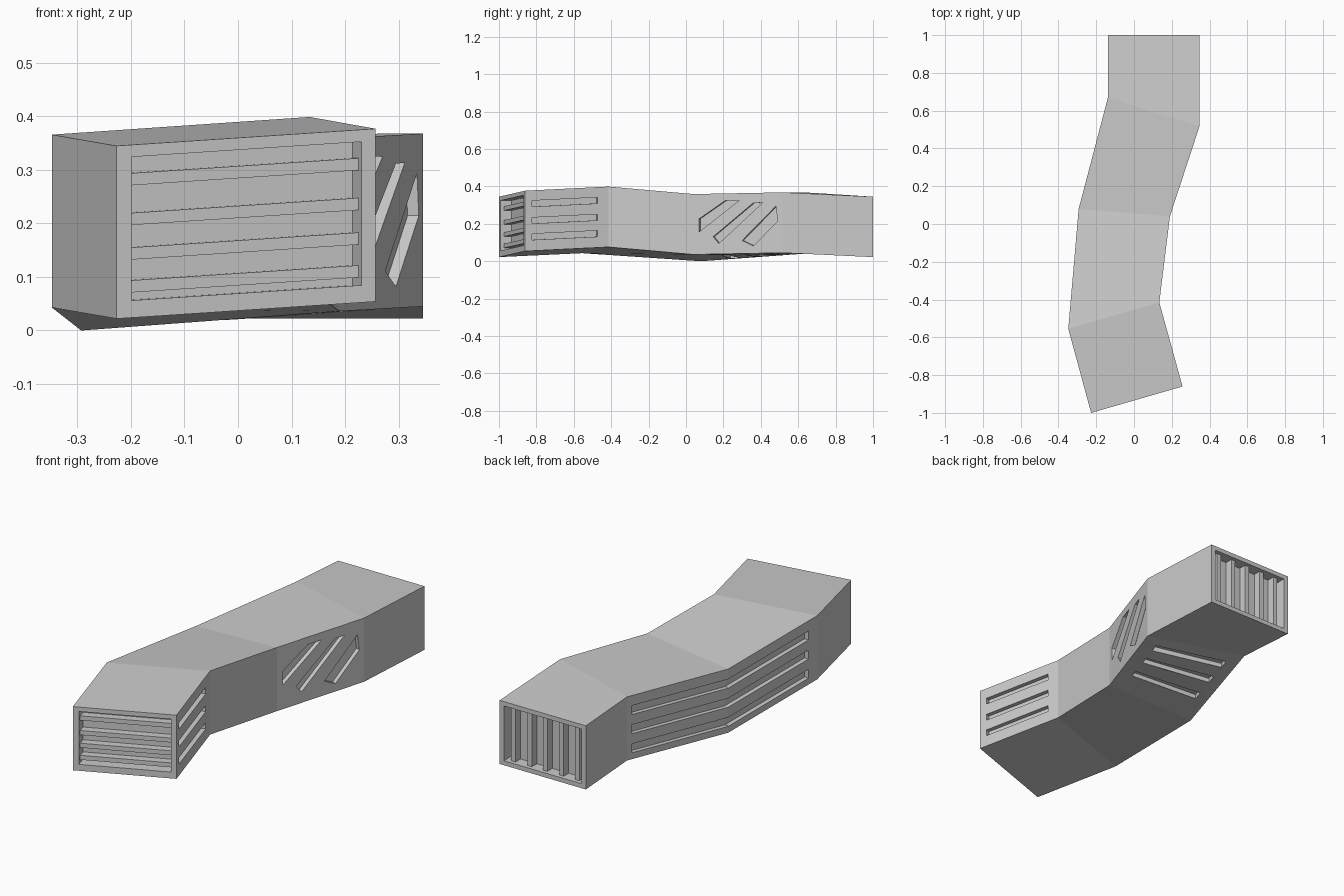
import bpy, bmesh
from mathutils import Vector

if "Cube" in bpy.data.objects:
    bpy.data.objects.remove(bpy.data.objects["Cube"])

H = 0.323
# duct stations: left x, y, base z, right x, y, base z
STATIONS = [
    (-0.227, -1.00, 0.022, 0.257, -0.86, 0.054),
    (-0.348, -0.555, 0.043, 0.134, -0.415, 0.076),
    (-0.293, 0.08, 0.0, 0.19, 0.04, 0.036),
    (-0.138, 0.67, 0.043, 0.346, 0.515, 0.045),
    (-0.138, 1.00, 0.022, 0.346, 1.00, 0.022),
]
UP = Vector((0, 0, H))
RINGS = []
for lx, ly, lz, rx, ry, rz in STATIONS:
    l, r = Vector((lx, ly, lz)), Vector((rx, ry, rz))
    RINGS.append([l, r, r + UP, l + UP])


def make_object(name, verts, faces):
    bm = bmesh.new()
    vs = [bm.verts.new(v) for v in verts]
    for f in faces:
        bm.faces.new([vs[i] for i in f])
    bmesh.ops.recalc_face_normals(bm, faces=bm.faces)
    mesh = bpy.data.meshes.new(name)
    bm.to_mesh(mesh)
    bm.free()
    ob = bpy.data.objects.new(name, mesh)
    bpy.context.collection.objects.link(ob)
    return ob


def prism(name, quad, uv, out, depth):
    """Extrude a polygon, given in the 0-1 space of a wall, along the wall normal."""
    a, b, c, d = quad
    n = (b - a).cross(d - a).normalized()
    pts = [a.lerp(b, u).lerp(d.lerp(c, u), v) for u, v in uv]
    k = len(pts)
    faces = [tuple(range(k)), tuple(range(k, 2 * k))]
    faces += [(i, (i + 1) % k, (i + 1) % k + k, i + k) for i in range(k)]
    return make_object(name, [p + n * out for p in pts] + [p - n * depth for p in pts], faces)


def rect(u0, u1, v0, v1):
    return [(u0, v0), (u1, v0), (u1, v1), (u0, v1)]


def right_wall(i):
    p, q = RINGS[i], RINGS[i + 1]
    return [p[1], q[1], q[2], p[2]]


def left_wall(i):
    p, q = RINGS[i], RINGS[i + 1]
    return [q[0], p[0], p[3], q[3]]


# duct body
verts = [v for ring in RINGS for v in ring]
last = len(verts) - 4
faces = [(0, 1, 2, 3), tuple(range(last, last + 4))]
for i in range(len(RINGS) - 1):
    for j in range(4):
        k = (j + 1) % 4
        faces.append((4 * i + j, 4 * i + k, 4 * i + 4 + k, 4 * i + 4 + j))
body = make_object("duct_body", verts, faces)

front = RINGS[0]
e = RINGS[-1]
back = [e[1], e[0], e[3], e[2]]
bottom = [RINGS[3][0], RINGS[3][1], RINGS[2][1], RINGS[2][0]]

# recesses: wall, outline, depth
cuts = [(front, rect(0.058, 0.945, 0.10, 0.93), 0.06),
        (back, rect(0.05, 0.95, 0.07, 0.93), 0.06)]
# right front slots
for v in (0.23, 0.50, 0.78):
    cuts.append((right_wall(0), rect(0.08, 0.87, v - 0.05, v + 0.05), 0.022))
# long left slots running round the bend
for v in (0.17, 0.47, 0.77):
    cuts.append((left_wall(2), rect(0.05, 1.004, v - 0.07, v + 0.07), 0.022))
    cuts.append((left_wall(1), rect(-0.001, 0.90, v - 0.07, v + 0.07), 0.022))
# underside slots
for v in (0.17, 0.41, 0.67):
    cuts.append((bottom, rect(0.12, 0.86, v - 0.045, v + 0.045), 0.022))
# slanted right slots, outlines in y, z
slanted = [
    [(0.07, 0.23), (0.07, 0.16), (0.285, 0.325), (0.21, 0.325)],
    [(0.145, 0.133), (0.175, 0.096), (0.41, 0.31), (0.36, 0.31)],
    [(0.30, 0.11), (0.36, 0.08), (0.49, 0.21), (0.48, 0.29)],
]
for shape in slanted:
    cuts.append((right_wall(2), [((y - 0.04) / 0.475, (z - 0.04) / H) for y, z in shape], 0.022))

bpy.context.view_layer.objects.active = body
for quad, uv, depth in cuts:
    cutter = prism("slot_cutter", quad, uv, 0.02, depth)
    cutter.hide_render = True
    mod = body.modifiers.new("slot", 'BOOLEAN')
    mod.operation = 'DIFFERENCE'
    mod.solver = 'EXACT'
    mod.object = cutter
    bpy.ops.object.modifier_apply(modifier=mod.name)
    bpy.data.objects.remove(cutter)

# horizontal bars of the front grille
for v in (0.18, 0.37, 0.57, 0.80):
    prism("front_grille_bar", front, rect(0.056, 0.947, v - 0.035, v + 0.035), -0.02, 0.065)
# vertical bars of the back grille
for u in (0.13, 0.32, 0.50, 0.69, 0.87):
    prism("back_grille_bar", back, rect(u - 0.025, u + 0.025, 0.068, 0.932), -0.02, 0.065)
